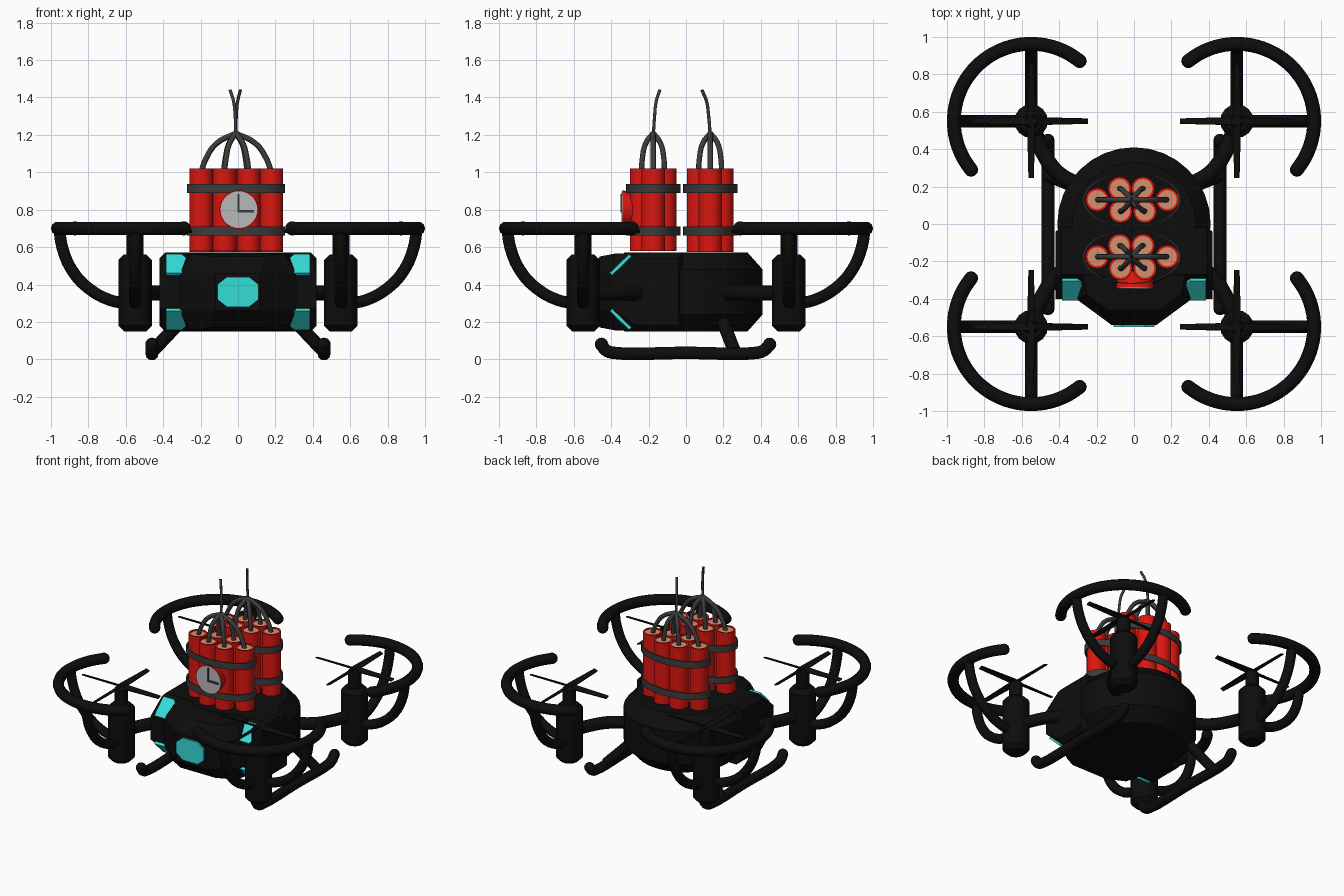
import bpy, bmesh, math
from mathutils import Vector, Matrix

if "Cube" in bpy.data.objects:
    bpy.data.objects.remove(bpy.data.objects["Cube"])


def mat(name, r, g, b):
    m = bpy.data.materials.new(name)
    m.diffuse_color = (r, g, b, 1)
    m.use_nodes = True
    m.node_tree.nodes["Principled BSDF"].inputs["Base Color"].default_value = m.diffuse_color
    return m


BLACK = mat("black", .004, .004, .004)
RED = mat("red", .72, .008, .005)
CYAN = mat("cyan", .035, .72, .69)
TAN = mat("tan", .68, .28, .16)
DARK = mat("dark_grey", .045, .045, .045)
FACE = mat("clock_grey", .48, .48, .48)


def finish(ob, material, angle=35):
    ob.data.materials.clear()
    ob.data.materials.append(material)
    bpy.ops.object.select_all(action='DESELECT')
    ob.select_set(True)
    bpy.context.view_layer.objects.active = ob
    if ob.type == 'CURVE':
        bpy.ops.object.convert(target='MESH')
        ob = bpy.context.object
    if angle:
        bpy.ops.object.shade_smooth_by_angle(angle=math.radians(angle))
    return ob


def from_bm(name, bm, material, angle=35):
    bmesh.ops.recalc_face_normals(bm, faces=bm.faces)
    me = bpy.data.meshes.new(name)
    bm.to_mesh(me)
    bm.free()
    ob = bpy.data.objects.new(name, me)
    bpy.context.collection.objects.link(ob)
    return finish(ob, material, angle)


def hull(name, pts, material):
    bm = bmesh.new()
    for p in pts:
        bm.verts.new(p)
    res = bmesh.ops.convex_hull(bm, input=bm.verts)
    bmesh.ops.delete(bm, geom=list({v for v in res["geom_interior"] if isinstance(v, bmesh.types.BMVert)}),
                     context='VERTS')
    bmesh.ops.dissolve_limit(bm, angle_limit=.01, verts=bm.verts, edges=bm.edges)
    return from_bm(name, bm, material, 25)


# surface of revolution around z from (radius, height) pairs, closed at both ends
def lathe(name, prof, loc, material, n=20, scale=(1, 1), closed=False, rot=None):
    bm = bmesh.new()
    rings = [[bm.verts.new((r * scale[0] * math.cos(2 * math.pi * i / n),
                            r * scale[1] * math.sin(2 * math.pi * i / n), z)) for i in range(n)]
             for r, z in prof]
    pairs = list(zip(rings, rings[1:]))
    if closed:
        pairs.append((rings[-1], rings[0]))
    else:
        bm.faces.new(rings[0])
        bm.faces.new(rings[-1])
    for a, b in pairs:
        for i in range(n):
            bm.faces.new((a[i], a[(i + 1) % n], b[(i + 1) % n], b[i]))
    if rot:
        bm.transform(rot)
    bm.transform(Matrix.Translation(loc))
    return from_bm(name, bm, material)


# smooth round tube through a few points, optionally with ball ends
def tube(name, pts, r, material, res=4, balls=False, smooth=True):
    cu = bpy.data.curves.new(name, 'CURVE')
    cu.dimensions = '3D'
    cu.bevel_depth = r
    cu.bevel_resolution = 3 if r > .02 else 2
    cu.use_fill_caps = True
    cu.resolution_u = res
    sp = cu.splines.new('BEZIER')
    sp.bezier_points.add(len(pts) - 1)
    for bp, p in zip(sp.bezier_points, pts):
        bp.co = p
        bp.handle_left_type = bp.handle_right_type = 'AUTO' if smooth else 'VECTOR'
    ob = bpy.data.objects.new(name, cu)
    bpy.context.collection.objects.link(ob)
    finish(ob, material, 50)
    if balls:
        for p in (pts[0], pts[-1]):
            bm = bmesh.new()
            bmesh.ops.create_uvsphere(bm, u_segments=12, v_segments=8, radius=r * 1.02)
            bm.transform(Matrix.Translation(p))
            from_bm(name + "_end", bm, material, 50)


# thin plate: outline points pushed along a direction
def plate(name, pts, push, material):
    hull(name, [Vector(p) + Vector(push) * s for p in pts for s in (-1, 1)], material)


# body: rounded drum, front block with sloped edges, tapering nose
lathe("body_drum", [(.33, .15), (.41, .24), (.41, .48), (.33, .57)], (0, 0, 0), BLACK, 32)
S = (-1, 1)
hull("body_front_block", [(x * s, y, .36 + h * t) for s in S for t in S for x, y, h in
     ((.39, -.02, .21), (.42, -.04, .18), (.39, -.27, .21), (.42, -.27, .18), (.42, -.40, .085))], BLACK)
hull("body_nose", [(x * s, y, .36 + h * t) for s in S for t in S for x, y, h in
     ((.29, -.2, .21), (.25, -.38, .205), (.31, -.40, .10), (.12, -.54, .10), (.14, -.46, .19))], BLACK)

# cyan windows on the sloped corners and the nose lens
for s in S:
    for t in S:
        outline = [(.385, .19), (.30, .19), (.25, .15), (.25, .13), (.30, .09), (.385, .09)]
        plate("corner_window", [(x * s, -.40 + (h - .085) * 1.04 - .005, .36 + (h + .003) * t) for x, h in outline],
              (0, -.009, .009 * t), CYAN)
plate("nose_lens", [(x * s, -.54, .36 + h * t) for s in S for t in S for x, h in ((.06, .08), (.11, .04))],
      (0, .01, 0), CYAN)

for sx in S:
    for sy in S:
        c = Vector((.55 * sx, .55 * sy, 0))
        # motor pod, shaft and hub
        lathe("motor_pod", [(.06, .15), (.09, .18), (.09, .53), (.06, .56)], c, BLACK, 16)
        lathe("motor_shaft", [(.045, .55), (.045, .67), (.03, .69)], c, BLACK, 12)
        # arm from body to pod
        tube("arm", [(.28 * sx, .20 * sy, .355), (.41 * sx, .275 * sy, .355),
                     (.49 * sx, .39 * sy, .355), (.55 * sx, .55 * sy, .355)], .042, BLACK)
        # four twisted propeller blades
        for k in range(4):
            bm = bmesh.new()
            bmesh.ops.create_cube(bm, size=1)
            for v in bm.verts:
                w = .022 if v.co.x < 0 else .014
                v.co = Vector((.01 if v.co.x < 0 else .305, v.co.y * 2 * w, v.co.z * .008))
            bm.transform(Matrix.Translation(c + Vector((0, 0, .685))) @ Matrix.Rotation(k * math.pi / 2, 4, 'Z')
                         @ Matrix.Rotation(.35, 4, 'X'))
            from_bm("propeller_blade", bm, BLACK, 0)
        # partial guard ring on the outer side
        arc = []
        for i in range(21):
            a = math.radians(-39 + 168 * i / 20)
            arc.append((c.x + .413 * math.cos(a) * sx, c.y + .413 * math.sin(a) * sy, .70))
        tube("guard_ring", arc, .037, BLACK, 2, True)
        # curved struts from pod to guard
        for dx, dy in ((sx, 0), (0, sy)):
            tube("guard_strut", [c + Vector((dx * d, dy * d, z)) for d, z in
                                 ((.05, .30), (.13, .315), (.25, .38), (.34, .48), (.39, .60), (.405, .69))],
                 .033, BLACK, 3)

    # landing skid and its leg
    tube("skid", [(.46 * sx, y, z) for y, z in ((-.452, .08), (-.43, .05), (-.39, .035), (0, .035),
                                                (.38, .035), (.42, .05), (.447, .08))], .035, BLACK, 4, True)
    tube("skid_leg", [(.29 * sx, .19, .22), (.46 * sx, .26, .04)], .035, BLACK, 1, False, False)

# two explosive bundles: sticks, caps, fuses, bands, wick
OFF = [(-.185, 0), (-.065, .06), (.06, .06), (.19, 0), (.07, -.062), (-.06, -.062)]
for cy, z0, wick in ((-.175, .58, (-.03, .035)), (.13, .575, (.025, -.045))):
    cx = -.012
    for ox, oy in OFF:
        x, y = cx + ox, cy + oy
        lathe("stick", [(.063, z0), (.063, 1.02), (.051, 1.02), (.051, 1.008)], (x, y, 0), RED, 16)
        lathe("stick_cap", [(.052, 1.0), (.052, 1.014)], (x, y, 0), TAN, 16)
        tube("fuse", [(x, y, 1.0), (cx + ox * .87, cy + oy * .95, 1.07), (cx + ox * .55, cy + oy * .65, 1.155),
                      (cx, cy, 1.208)], .015, DARK)
    for z in (.662, .89):
        lathe("bundle_band", [(1, z), (1, z + .048), (.96, z + .048), (.96, z)], (cx, cy, 0), DARK, 36,
              (.262, .146), True)
    tube("wick", [(cx, cy, 1.19), (cx + wick[0] * .1, cy + wick[1] * .2, 1.3),
                  (cx + wick[0] * .4, cy + wick[1] * .45, 1.38), (cx + wick[0], cy + wick[1], 1.44)], .009, DARK)

# clock timer with two hands
TURN = Matrix.Rotation(math.pi / 2, 4, 'X')
lathe("clock_case", [(.085, .25), (.10, .325), (.104, .34)], (.005, 0, .80), RED, 28, rot=TURN)
lathe("clock_face", [(.098, .33), (.098, .344)], (.005, 0, .80), FACE, 28, rot=TURN)
plate("minute_hand", [(x, -.347, z) for x in (-.003, .009) for z in (.785, .885)], (0, .004, 0), DARK)
plate("hour_hand", [(x, -.347, z) for x in (-.003, .085) for z in (.785, .799)], (0, .004, 0), DARK)
